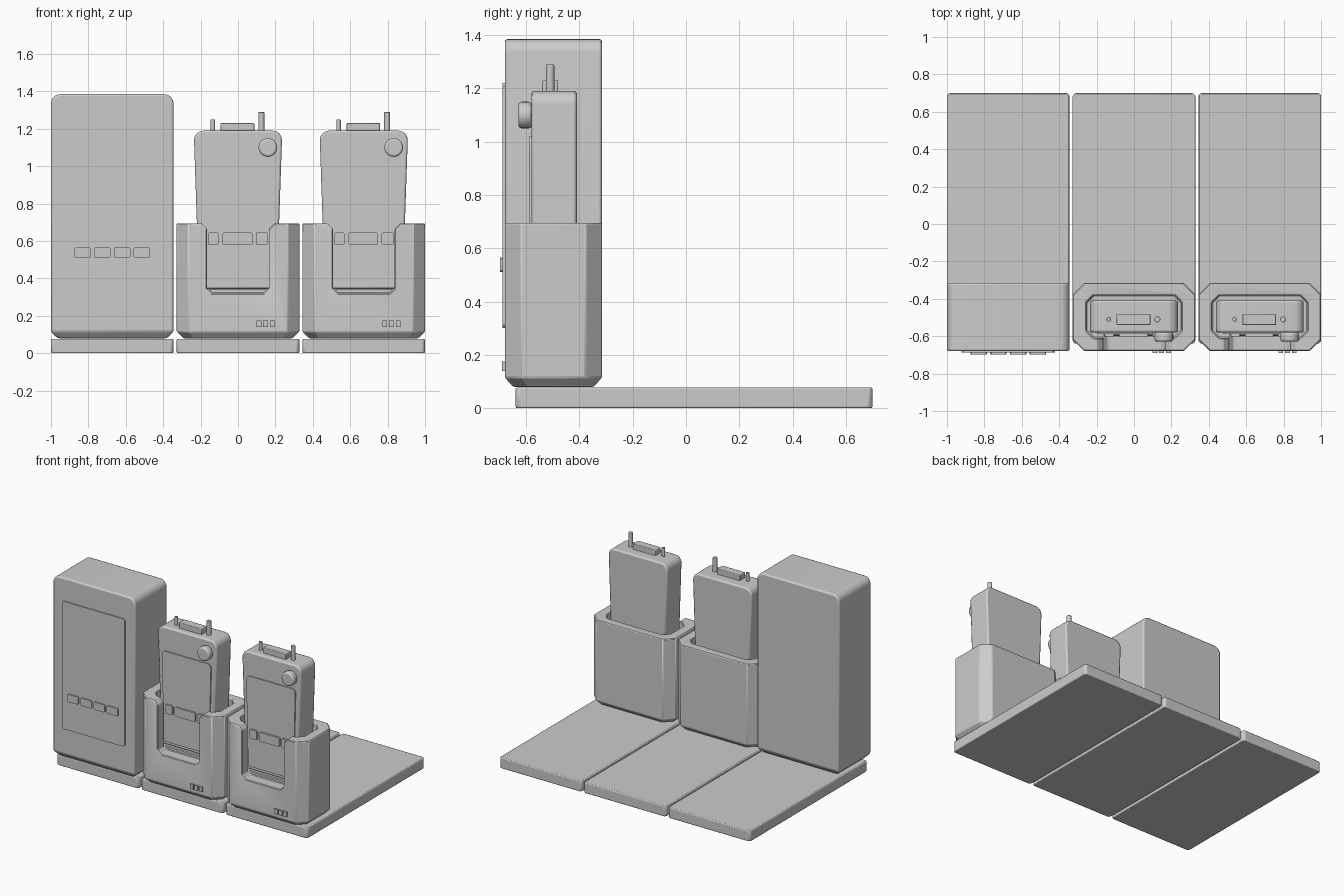
import bpy, bmesh, math
from mathutils import Vector

if "Cube" in bpy.data.objects:
    bpy.data.objects.remove(bpy.data.objects["Cube"], do_unlink=True)

GREY = (0.6, 0.6, 0.6, 1)
grey = bpy.data.materials.new("plain_grey")
grey.use_nodes = True
grey.diffuse_color = GREY
grey.node_tree.nodes["Principled BSDF"].inputs["Base Color"].default_value = GREY

FRONT, BACK = -0.68, -0.315
MID_Y = (FRONT + BACK) / 2
SLAB_TOP, FOOT_TOP, WIDTH = 0.08, 0.115, 0.655


def prism(name, outline, axis, lo, hi, bevel=0.0, foot=None):
    """Extrude a 2D outline along y (outline in x,z) or z (outline in x,y)."""
    place = (lambda a, b, t: (a, t, b)) if axis == "y" else (lambda a, b, t: (a, b, t))
    bm = bmesh.new()
    low = [bm.verts.new(place(a, b, lo)) for a, b in outline]
    high = [bm.verts.new(place(a, b, hi)) for a, b in outline]
    bm.faces.new(low)
    bm.faces.new(high)
    n = len(outline)
    for i in range(n):
        j = (i + 1) % n
        bm.faces.new((low[i], low[j], high[j], high[i]))
    if foot is not None:
        # Tapered foot around the centre x = foot
        bmesh.ops.bisect_plane(bm, geom=bm.verts[:] + bm.edges[:] + bm.faces[:], dist=1e-5,
                               plane_co=(0, 0, FOOT_TOP), plane_no=(0, 0, 1))
        for v in bm.verts:
            if v.co.z < FOOT_TOP - 0.01:
                v.co.x = foot + (v.co.x - foot) * 0.89
                v.co.y = MID_Y + (v.co.y - MID_Y) * 0.83
    bmesh.ops.recalc_face_normals(bm, faces=bm.faces[:])
    mesh = bpy.data.meshes.new(name)
    bm.to_mesh(mesh)
    bm.free()
    mesh.materials.append(grey)
    obj = bpy.data.objects.new(name, mesh)
    bpy.context.collection.objects.link(obj)
    if bevel:
        mod = obj.modifiers.new("edge", "BEVEL")
        mod.width, mod.segments, mod.limit_method = bevel, 2, "ANGLE"
        mod.angle_limit = math.radians(35)
    return obj


def rect(x0, x1, b0, b1, cut=0.0):
    """Rectangle, optionally with chamfered corners."""
    if not cut:
        return [(x0, b0), (x1, b0), (x1, b1), (x0, b1)]
    return [(x0 + cut, b0), (x1 - cut, b0), (x1, b0 + cut), (x1, b1 - cut),
            (x1 - cut, b1), (x0 + cut, b1), (x0, b1 - cut), (x0, b0 + cut)]


def round_top(cx, half_low, half_top, z0, z1, r, steps=6):
    """Outline with a flat bottom and two rounded upper corners."""
    pts = [(cx - half_low, z0), (cx + half_low, z0)]
    for side, start in ((1, 0), (-1, 90)):
        for i in range(steps + 1):
            a = math.radians(start + 90 * i / steps)
            pts.append((cx + side * (half_top - r) + r * math.cos(a), z1 - r + r * math.sin(a)))
    return pts


def cylinder(name, center, radius, length, along_y=False, bevel=0.0):
    bpy.ops.mesh.primitive_cylinder_add(vertices=24, radius=radius, depth=length, location=center,
                                        rotation=(math.pi / 2 if along_y else 0, 0, 0))
    obj = bpy.context.object
    obj.name = name
    obj.data.materials.append(grey)
    if bevel:
        mod = obj.modifiers.new("edge", "BEVEL")
        mod.width, mod.segments, mod.limit_method = bevel, 3, "ANGLE"
    return obj


def carve(target, cutter):
    mod = target.modifiers.new("cut", "BOOLEAN")
    mod.operation, mod.solver, mod.object = "DIFFERENCE", "EXACT", cutter
    cutter.hide_render = True
    cutter.hide_viewport = True


def base_slab(cx):
    prism("base_slab", rect(cx - WIDTH / 2, cx + WIDTH / 2, -0.64, 0.70, 0.012),
          "z", 0, SLAB_TOP - 0.003, 0.006)


def tower(cx):
    half = WIDTH / 2
    prism("tower_body", round_top(cx, half, half, SLAB_TOP, 1.385, 0.05),
          "y", FRONT, BACK, 0.01, foot=cx)
    prism("tower_panel", rect(cx - 0.25, cx + 0.25, 0.30, 1.22, 0.012),
          "y", FRONT - 0.008, FRONT + 0.005)
    for i in range(4):
        x = cx + (i - 1.5) * 0.105
        prism("tower_button", rect(x - 0.044, x + 0.044, 0.51, 0.565, 0.006),
              "y", FRONT - 0.018, FRONT)


def cradle(cx):
    half = WIDTH / 2
    body = prism("cradle_body", rect(cx - half, cx + half, FRONT, BACK, 0.062),
                 "z", SLAB_TOP, 0.695, foot=cx)
    carve(body, prism("pocket_cutter", rect(cx - 0.255, cx + 0.255, -0.61, -0.38, 0.04),
                      "z", 0.345, 0.9))
    # Front window, flared at the rim and chamfered at the sill
    right = [(0.14, 0.32), (0.165, 0.345), (0.165, 0.665), (0.20, 0.70), (0.20, 0.8)]
    window = [(cx + x, z) for x, z in right] + [(cx - x, z) for x, z in reversed(right)]
    carve(body, prism("window_cutter", window, "y", -0.8, -0.595))
    edge = body.modifiers.new("edge", "BEVEL")
    edge.width, edge.segments, edge.limit_method = 0.005, 1, "ANGLE"
    edge.angle_limit = math.radians(40)
    for i in range(3):
        x = cx + 0.112 + i * 0.036
        prism("cradle_light", rect(x - 0.013, x + 0.013, 0.14, 0.175),
              "y", FRONT - 0.01, FRONT + 0.005)


def handset(cx):
    prism("handset_body", round_top(cx, 0.208, 0.235, 0.345, 1.19, 0.05),
          "y", -0.58, -0.41, 0.01)
    prism("handset_face", round_top(cx, 0.18, 0.195, 0.37, 1.02, 0.03),
          "y", -0.588, -0.575)
    for x0, x1 in ((-0.16, -0.103), (-0.083, 0.077), (0.095, 0.16)):
        prism("handset_button", rect(cx + x0, cx + x1, 0.58, 0.645, 0.006),
              "y", -0.602, -0.58)
    cylinder("handset_knob", (cx + 0.16, -0.604, 1.10), 0.05, 0.05, True, 0.012)
    prism("handset_top_block", rect(cx - 0.093, cx + 0.087, -0.54, -0.48),
          "z", 1.18, 1.23, 0.004)
    cylinder("handset_antenna", (cx + 0.125, -0.51, 1.235), 0.016, 0.11, False, 0.004)
    cylinder("handset_short_antenna", (cx - 0.135, -0.51, 1.215), 0.012, 0.07, False, 0.003)


# Assembly: one tower and two docked handsets on three slabs
SPACING = 0.6725
for i in (-1, 0, 1):
    base_slab(i * SPACING)
tower(-SPACING)
for i in (0, 1):
    cradle(i * SPACING)
    handset(i * SPACING)

# Smooth the rounded parts and keep sharp edges
bpy.ops.object.select_all(action="DESELECT")
for obj in bpy.context.scene.objects:
    if obj.type == "MESH" and not obj.hide_render:
        obj.select_set(True)
        bpy.context.view_layer.objects.active = obj
bpy.ops.object.shade_smooth_by_angle(angle=math.radians(30))
